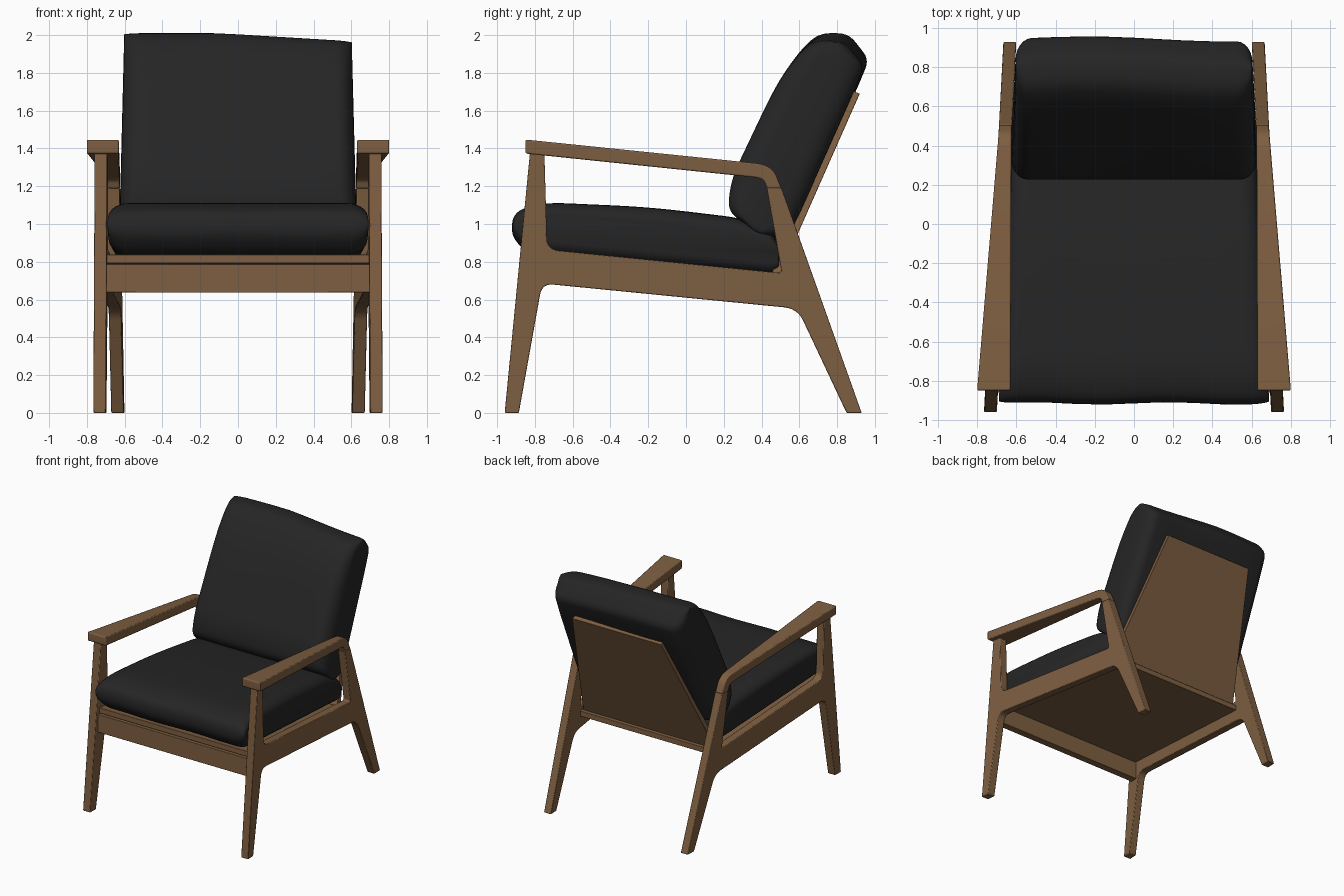
import bpy, bmesh, math
from mathutils import Vector

if "Cube" in bpy.data.objects:
    bpy.data.objects.remove(bpy.data.objects["Cube"])


def material(name, rgb):
    m = bpy.data.materials.new(name)
    m.diffuse_color = (*rgb, 1)
    m.use_nodes = True
    m.node_tree.nodes["Principled BSDF"].inputs["Base Color"].default_value = m.diffuse_color
    return m


wood = material("brown wood", (0.21, 0.114, 0.053))
fabric = material("black fabric", (0.0185, 0.0185, 0.0185))


def rounded(points, steps=6):
    """Round each (y, z, d) corner; d is the distance where the curve starts."""
    out = []
    for i, (y, z, d) in enumerate(points):
        p = Vector((y, z))
        if d == 0:
            out.append(p)
            continue
        a = Vector(points[i - 1][:2]) - p
        b = Vector(points[(i + 1) % len(points)][:2]) - p
        a = p + a.normalized() * min(d, a.length * 0.49)
        b = p + b.normalized() * min(d, b.length * 0.49)
        for k in range(steps + 1):
            t = k / steps
            out.append(a * (1 - t) ** 2 + p * 2 * t * (1 - t) + b * t * t)
    return out


def loft(name, rings, mat, bevel=0.0, angle=35):
    """Skin equal rings of 3D points and close both ends."""
    bm = bmesh.new()
    loops = [[bm.verts.new(p) for p in ring] for ring in rings]
    n = len(loops[0])
    for a, b in zip(loops, loops[1:]):
        for i in range(n):
            j = (i + 1) % n
            bm.faces.new((a[i], a[j], b[j], b[i]))
    bm.faces.new(loops[0])
    bm.faces.new(loops[-1])
    bmesh.ops.recalc_face_normals(bm, faces=bm.faces)
    me = bpy.data.meshes.new(name)
    bm.to_mesh(me)
    bm.free()
    me.materials.append(mat)
    ob = bpy.data.objects.new(name, me)
    bpy.context.collection.objects.link(ob)
    bpy.ops.object.select_all(action='DESELECT')
    ob.select_set(True)
    bpy.context.view_layer.objects.active = ob
    bpy.ops.object.shade_smooth_by_angle(angle=math.radians(angle))
    if bevel:
        mod = ob.modifiers.new("soft edges", 'BEVEL')
        mod.width, mod.segments = bevel, 2
        mod.limit_method, mod.angle_limit = 'ANGLE', math.radians(40)
    return ob


def frame_mid(y):
    # side frames lean inward towards the back
    return 0.73 - 0.0525 * (y + 0.9)


def arm_side(y, s):
    # armrest edge: wide at the front, as thin as the frame at the back
    t = min(max((y + 0.85) / 1.3, 0), 1)
    mid = 0.716 + (frame_mid(0.45) - 0.716) * t if t < 1 else frame_mid(y)
    return mid + s * (0.085 + (0.033 - 0.085) * t)


# Side frames: legs, rail and rear post in one outline
frame_outline = rounded([
    (-0.96, 0, 0), (-0.885, 0, 0), (-0.762, 0.685, 0.06), (0.59, 0.552, 0.07),
    (0.85, 0, 0), (0.93, 0, 0), (0.59, 0.955, 0.05), (0.506, 1.19, 0),
    (0.428, 1.19, 0), (0.507, 0.74, 0.02), (-0.735, 0.865, 0.06),
    (-0.75, 1.385, 0), (-0.825, 1.39, 0)])
# Armrests with the curved rear corner
arm_outline = rounded([
    (-0.85, 1.447, 0.012), (0.455, 1.313, 0.085), (0.506, 1.188, 0),
    (0.428, 1.188, 0), (0.41, 1.242, 0.05), (-0.85, 1.373, 0.012)])

for side, label in ((1, "right"), (-1, "left")):
    loft(label + "_side_frame",
         [[(side * (frame_mid(p.x) + h), p.x, p.y) for p in frame_outline]
          for h in (-0.033, 0.033)], wood, 0.005)
    loft(label + "_armrest",
         [[(side * arm_side(p.x, s), p.x, p.y) for p in arm_outline]
          for s in (-1, 1)], wood, 0.007)


def board(name, section, half_width):
    """Plank across the chair from a (y, z) section."""
    loft(name, [[(s * half_width(y, z), y, z) for y, z in section]
                for s in (-1, 1)], wood, 0.003)


inner = lambda y, z: frame_mid(y) - 0.031
board("front_rail", [(-0.86, 0.637), (-0.80, 0.637), (-0.80, 0.787), (-0.86, 0.787)], inner)
board("seat_panel", [(-0.845, 0.793), (0.51, 0.657), (0.51, 0.702), (-0.845, 0.838)], inner)
board("back_panel", [(0.92, 1.69), (0.882, 1.705), (0.44, 0.71), (0.478, 0.69)],
      lambda y, z: 0.41 + (1.70 - z) * 0.205)


def cushion(name, outline, axis, half_width, end, thin, short, warp):
    """Padded block: the outline gets thinner and shorter towards both ends."""
    pts = rounded(outline, 5)
    u = Vector(axis).normalized()
    v = Vector((-u.y, u.x))

    def middle(d):
        vals = [p.dot(d) for p in pts]
        return (max(vals) + min(vals)) / 2

    mu, mv = middle(u), middle(v)
    stations = []
    for k in range(7):
        a = math.pi / 2 * k / 6
        stations.append((1 - end * (1 - math.sin(a)), math.cos(a)))
    inner_t = [(i / 4 * (1 - end), 1) for i in range(4)]
    half = inner_t + stations
    full = [(-t, c) for t, c in reversed(half[1:])] + half
    rings = []
    for t, c in full:
        f, g = thin + (1 - thin) * c, short + (1 - short) * c
        ring = []
        for p in pts:
            q = u * (mu + (p.dot(u) - mu) * g) + v * (mv + (p.dot(v) - mv) * f)
            ring.append(warp(t * half_width(q.x, q.y), q.x, q.y))
        rings.append(ring)
    loft(name, rings, fabric, angle=60)


# Seat cushion, following the narrowing frame
cushion("seat_cushion", [
    (-0.84, 0.845, 0.05), (-0.92, 0.94, 0.05), (-0.91, 1.06, 0.06),
    (-0.76, 1.115, 0.12), (-0.2, 1.09, 0.2), (0.3, 1.03, 0.1),
    (0.50, 0.94, 0.10), (0.50, 0.725, 0.05)],
    (1, -0.1), lambda y, z: 0.69 - 0.0525 * (y + 0.9), 0.15, 0.5, 0.985,
    lambda x, y, z: (x, y + 0.006 * math.sin(9 * x), z))

# Back cushion, slightly slumped on the right
def slump(x, y, z):
    k = max(0, (z - 1.2) / 0.8)
    return (x, y + k * (0.012 * math.cos(5 * x + 1) - 0.01 * (x + 0.3)),
            z - k * 0.03 * max(0, x + 0.1) / 0.5)


cushion("back_cushion", [
    (0.22, 1.07, 0.06), (0.24, 1.24, 0.1), (0.50, 1.78, 0.2),
    (0.63, 1.95, 0.08), (0.71, 2.01, 0.05), (0.85, 2.01, 0.06),
    (0.96, 1.87, 0.05), (0.90, 1.72, 0.06), (0.55, 0.94, 0.06),
    (0.40, 0.93, 0.07)],
    (0.43, 1), lambda y, z: 0.625 - 0.025 * max(0, z - 1.1), 0.14, 0.4, 0.985, slump)
